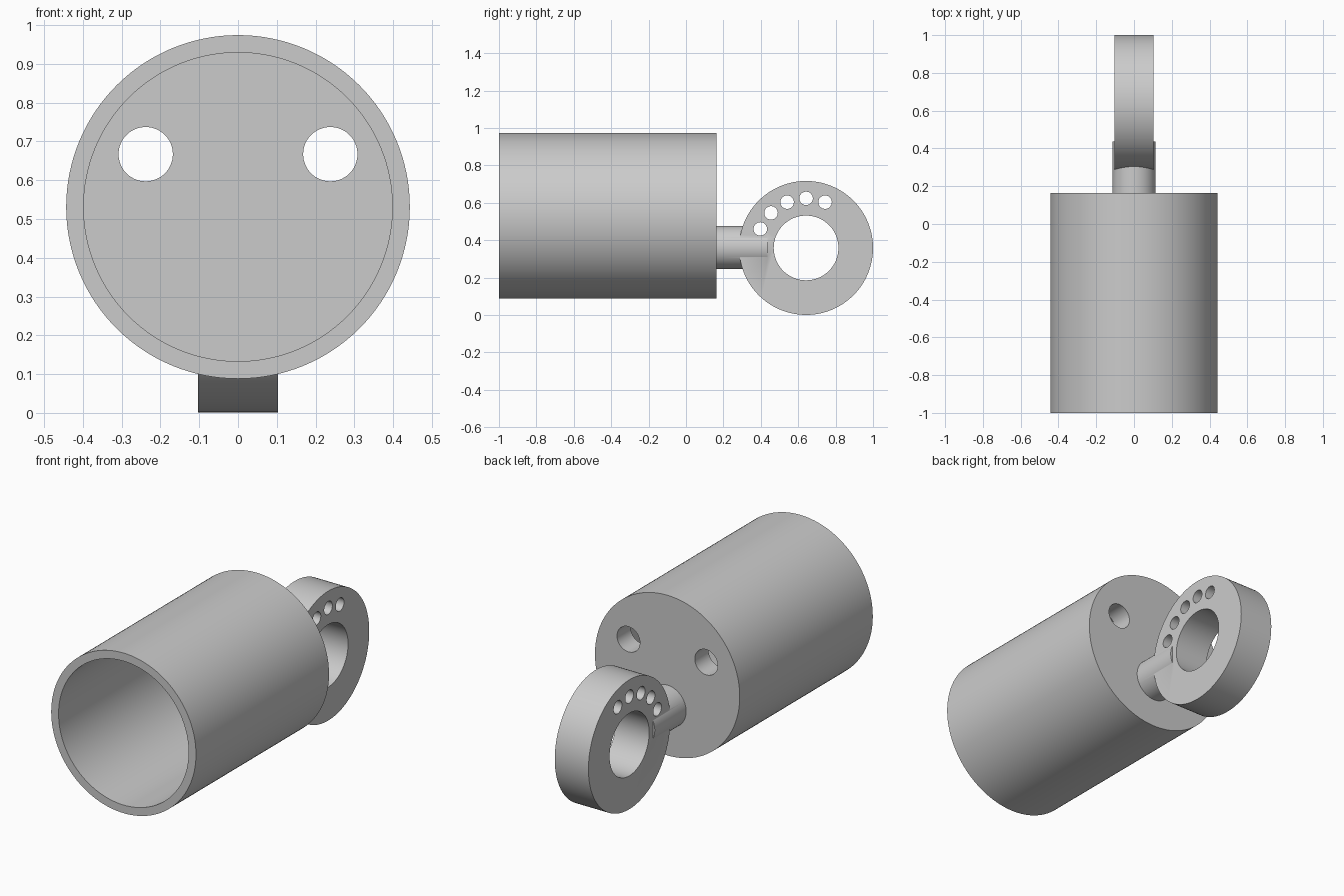
import bpy
import math

cube = bpy.data.objects.get("Cube")
if cube:
    bpy.data.objects.remove(cube, do_unlink=True)

# Single grey material
grey = bpy.data.materials.new("plain grey")
grey.use_nodes = True
grey.diffuse_color = (0.6, 0.6, 0.6, 1)
grey.node_tree.nodes["Principled BSDF"].inputs["Base Color"].default_value = grey.diffuse_color


def cylinder(name, radius, start, end, axis, sides=96):
    """Cylinder along x or y between two points."""
    length = math.dist(start, end)
    centre = [(a + b) / 2 for a, b in zip(start, end)]
    turn = (0, math.pi / 2, 0) if axis == "x" else (math.pi / 2, 0, 0)
    bpy.ops.mesh.primitive_cylinder_add(vertices=sides, radius=radius, depth=length,
                                        location=centre, rotation=turn)
    obj = bpy.context.object
    obj.name = name
    obj.data.materials.append(grey)
    return obj


def combine(target, other, operation):
    """Apply a boolean and discard the helper."""
    other.hide_render = True
    bpy.context.view_layer.objects.active = target
    mod = target.modifiers.new("cut", "BOOLEAN")
    mod.operation = operation
    mod.solver = "EXACT"
    mod.object = other
    bpy.ops.object.modifier_apply(modifier=mod.name)
    bpy.data.objects.remove(other, do_unlink=True)


def finish(obj):
    bpy.ops.object.select_all(action="DESELECT")
    obj.select_set(True)
    bpy.context.view_layer.objects.active = obj
    bpy.ops.object.shade_smooth_by_angle(angle=math.radians(30))


# Hollow cup, open at the front, with two holes in its back plate
cup_z, back, plate = 0.531, 0.163, 0.12
cup = cylinder("cup", 0.443, (0, -1, cup_z), (0, back, cup_z), "y", 128)
cavity = cylinder("cavity_cutter", 0.398, (0, -1.1, cup_z), (0, back - plate, cup_z), "y", 128)
combine(cup, cavity, "DIFFERENCE")
for side in (-1, 1):
    x = side * 0.238
    hole = cylinder("plate_hole_cutter", 0.07, (x, -0.1, 0.667), (x, 0.3, 0.667), "y", 64)
    combine(cup, hole, "DIFFERENCE")
finish(cup)

# Ring joined to the cup by a round pin
ring_y, ring_z, half = 0.642, 0.359, 0.103
ring = cylinder("ring_with_pin", 0.358, (-half, ring_y, ring_z), (half, ring_y, ring_z), "x", 128)
bore = cylinder("bore_cutter", 0.173, (-0.3, ring_y, ring_z), (0.3, ring_y, ring_z), "x")
combine(ring, bore, "DIFFERENCE")
pin = cylinder("pin", 0.115, (0, back - 0.01, 0.362), (0, 0.437, 0.362), "y")
combine(ring, pin, "UNION")

# Arc of small holes through the ring
for i in range(5):
    angle = math.radians(67.5 + 22.5 * i)
    y = ring_y + 0.265 * math.cos(angle)
    z = ring_z + 0.265 * math.sin(angle)
    hole = cylinder("ring_hole_cutter", 0.036, (-0.3, y, z), (0.3, y, z), "x", 48)
    combine(ring, hole, "DIFFERENCE")
finish(ring)
